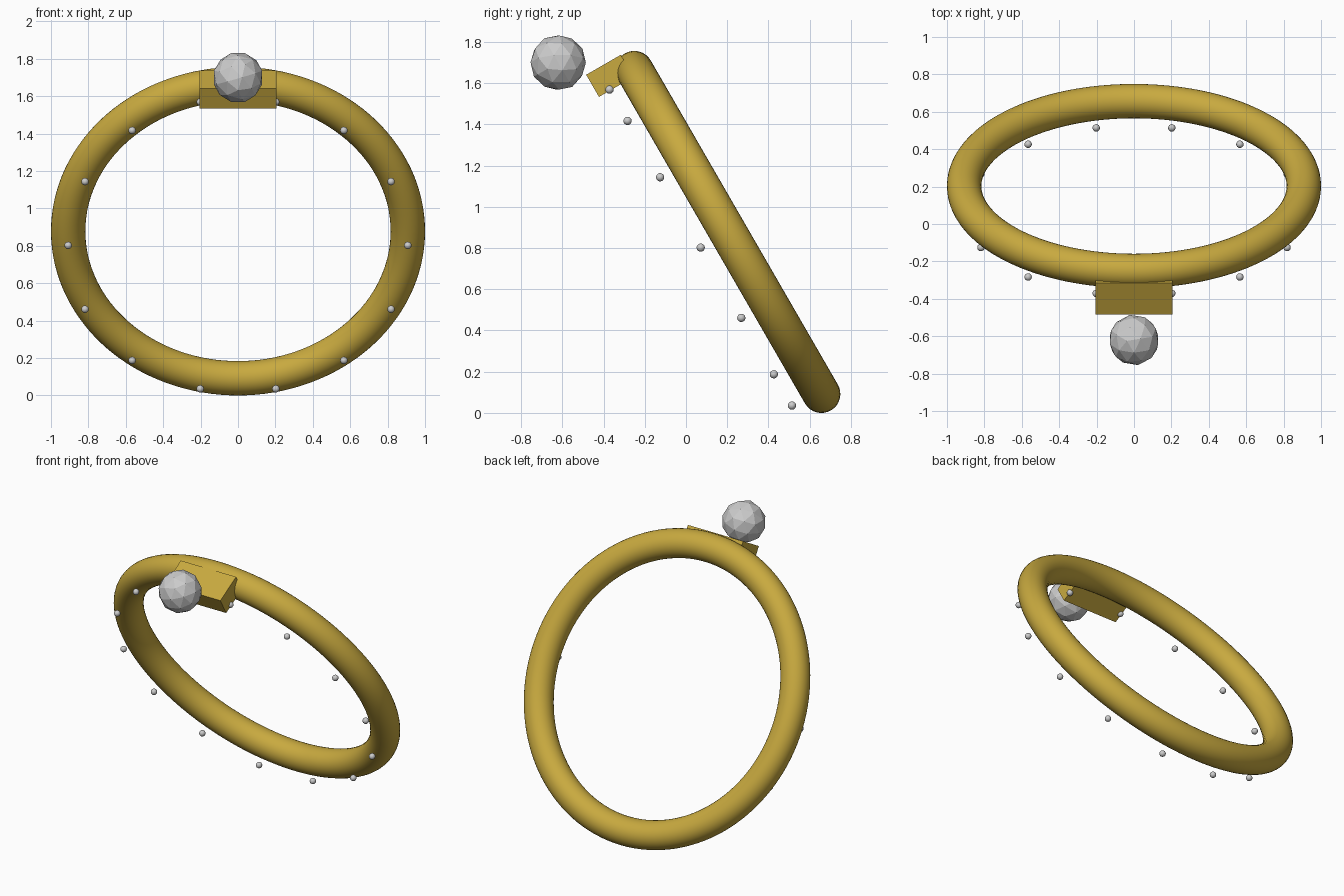
import bpy
from math import radians, pi, sin, cos
from mathutils import Matrix, Vector

if "Cube" in bpy.data.objects:
    bpy.data.objects.remove(bpy.data.objects["Cube"])

# Leaning frame of the ring: local xy is the ring plane, local +z faces front
FRAME = Matrix.Translation((0, 0.203, 0.878)) @ Matrix.Rotation(radians(120), 4, 'X')
RING_R, TUBE_R = 0.908, 0.092

gold = bpy.data.materials.new("gold")
gold.diffuse_color = (0.58, 0.40, 0.05, 1)
gold.use_nodes = True
gold.node_tree.nodes["Principled BSDF"].inputs["Base Color"].default_value = gold.diffuse_color


def finish(name, local, mat=None, smooth=False, scale=(1, 1, 1)):
    ob = bpy.context.object
    ob.name = name
    ob.matrix_world = FRAME @ Matrix.Translation(Vector(local)) @ Matrix.Diagonal((*scale, 1))
    if mat:
        ob.data.materials.append(mat)
    if smooth:
        bpy.ops.object.shade_smooth_by_angle(angle=radians(40))
    return ob


# Main hoop
bpy.ops.mesh.primitive_torus_add(major_radius=RING_R, minor_radius=TUBE_R,
                                 major_segments=128, minor_segments=32)
finish("hoop", (0, 0, 0), gold, True)

# Setting block at the top of the hoop
bpy.ops.mesh.primitive_cube_add(size=1)
finish("setting_block", (0, 0.942, 0.117), gold, scale=(0.414, 0.124, 0.194))

# Large faceted stone
bpy.ops.mesh.primitive_ico_sphere_add(subdivisions=2, radius=0.136)
finish("main_stone", (0, 1.123, 0.302))

# Small beads floating in front of the hoop
COUNT = 14
for i in range(COUNT):
    a = 2 * pi * i / COUNT
    bpy.ops.mesh.primitive_uv_sphere_add(segments=16, ring_count=10, radius=0.02)
    finish(f"bead_{i + 1}", (RING_R * cos(a), RING_R * sin(a), 0.152), smooth=True)
